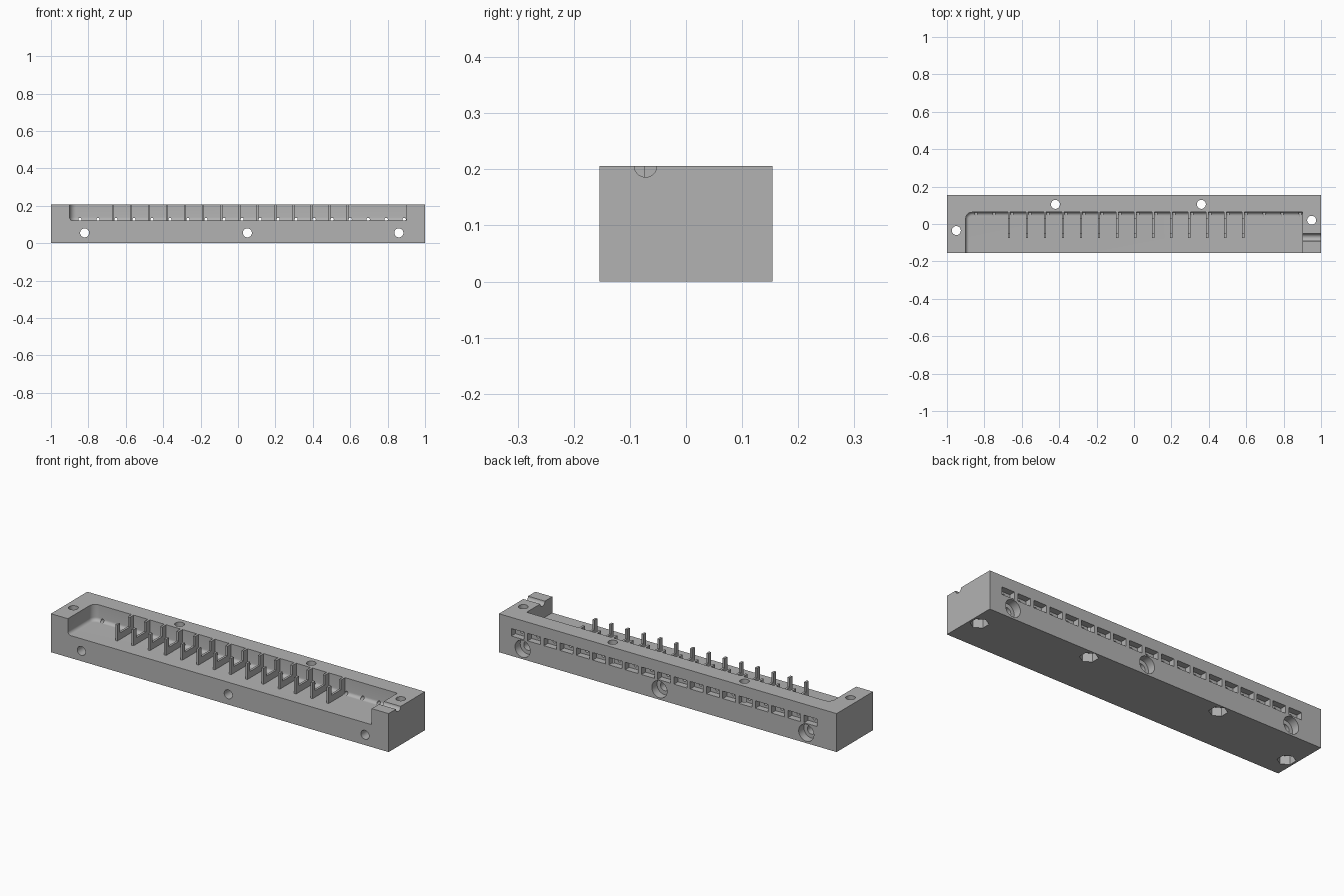
import bpy, bmesh, math
from mathutils import Matrix, Vector

if "Cube" in bpy.data.objects:
    bpy.data.objects.remove(bpy.data.objects["Cube"])

grey = bpy.data.materials.new("plain grey")
grey.use_nodes = True
grey.diffuse_color = (0.45, 0.45, 0.45, 1)
grey.node_tree.nodes["Principled BSDF"].inputs["Base Color"].default_value = grey.diffuse_color

HALF_Y, TOP, FLOOR, WALL_Y = 0.154, 0.206, 0.12, 0.063
PITCH = 0.0963


def add_box(bm, lo, hi):
    lo, hi = Vector(lo), Vector(hi)
    place = Matrix.Translation((lo + hi) / 2) @ Matrix.Diagonal((*(hi - lo), 1))
    return bmesh.ops.create_cube(bm, size=1, matrix=place)["verts"]


def add_rod(bm, start, end, radius, sides=32):
    start, end = Vector(start), Vector(end)
    axis = end - start
    turn = axis.to_track_quat("Z", "Y").to_matrix().to_4x4()
    bmesh.ops.create_cone(bm, cap_ends=True, segments=sides, radius1=radius, radius2=radius,
                          depth=axis.length, matrix=Matrix.Translation((start + end) / 2) @ turn)


def make(name, bm):
    bmesh.ops.recalc_face_normals(bm, faces=bm.faces)
    mesh = bpy.data.meshes.new(name)
    bm.to_mesh(mesh)
    bm.free()
    mesh.materials.append(grey)
    obj = bpy.data.objects.new(name, mesh)
    bpy.context.collection.objects.link(obj)
    return obj


def cut(target, bm):
    cutter = make("cutter", bm)
    cutter.hide_render = True
    mod = target.modifiers.new("cut", "BOOLEAN")
    mod.operation, mod.solver, mod.object = "DIFFERENCE", "EXACT", cutter
    bpy.context.view_layer.objects.active = target
    bpy.ops.object.modifier_apply(modifier=mod.name)
    bpy.data.objects.remove(cutter)


# Solid body
bm = bmesh.new()
add_box(bm, (-1, -HALF_Y, 0), (1, HALF_Y, TOP))
body = make("body", bm)

# Open-fronted pocket, rounded at the left end and along the back of the floor
bm = bmesh.new()
add_box(bm, (-0.9, -0.3, FLOOR), (0.9, WALL_Y, 0.3))
corner = [e for e in bm.edges if all(v.co.x < 0 and v.co.y > 0 for v in e.verts)]
bmesh.ops.bevel(bm, geom=corner, offset=0.035, segments=8, profile=0.5, affect="EDGES")
rim = [e for e in bm.edges if all(v.co.z < FLOOR + 0.001 for v in e.verts)
       and not all(v.co.y < -0.2 for v in e.verts)
       and not all(v.co.x > 0.89 for v in e.verts)]
bmesh.ops.bevel(bm, geom=rim, offset=0.018, segments=6, profile=0.5, affect="EDGES")
cut(body, bm)

# Screw bores from front to back and from top to bottom
front_screws = [-0.82, 0.05, 0.86]
top_screws = [(-0.95, -0.035), (-0.42, 0.105), (0.36, 0.105), (0.95, 0.02)]
bm = bmesh.new()
for x in front_screws:
    add_rod(bm, (x, -0.3, 0.055), (x, 0.3, 0.055), 0.024)
for x, y in top_screws:
    add_rod(bm, (x, y, -0.1), (x, y, 0.3), 0.024)
cut(body, bm)

# Round counterbores at the back and hexagonal nut pockets underneath
bm = bmesh.new()
for x in front_screws:
    add_rod(bm, (x, 0.11, 0.055), (x, 0.3, 0.055), 0.045)
for x, y in top_screws:
    add_rod(bm, (x, y, -0.1), (x, y, 0.045), 0.045, 6)
cut(body, bm)

# Row of slots in the back face
hole_xs = [-0.845 + PITCH * i for i in range(19)]
bm = bmesh.new()
for x in hole_xs:
    add_box(bm, (x - 0.038, 0.12, 0.106), (x + 0.038, 0.3, 0.146))
cut(body, bm)

# Pin holes from the slots into the pocket
bm = bmesh.new()
for x in hole_xs:
    add_rod(bm, (x, 0.04, 0.127), (x, 0.14, 0.127), 0.009, 16)
cut(body, bm)

# Half-round cable groove across the end wall
bm = bmesh.new()
add_rod(bm, (0.85, -0.072, TOP), (1.1, -0.072, TOP), 0.02)
cut(body, bm)

# U-shaped dividers standing in the pocket
bm = bmesh.new()
for i in range(14):
    x = -0.668 + PITCH * i
    outline = [(-0.075, FLOOR - 0.01), (WALL_Y + 0.01, FLOOR - 0.01), (WALL_Y + 0.01, TOP),
               (0.03, TOP), (0.03, 0.155), (-0.052, 0.155), (-0.052, TOP), (-0.075, TOP)]
    face = bm.faces.new([bm.verts.new((x - 0.006, y, z)) for y, z in outline])
    grown = bmesh.ops.extrude_face_region(bm, geom=[face])["geom"]
    bmesh.ops.translate(bm, vec=(0.012, 0, 0),
                        verts=[v for v in grown if isinstance(v, bmesh.types.BMVert)])
dividers = make("dividers", bm)

# Smooth the bores and fillets, keep the edges sharp
for obj in (body, dividers):
    bpy.ops.object.select_all(action="DESELECT")
    obj.select_set(True)
    bpy.context.view_layer.objects.active = obj
    bpy.ops.object.shade_smooth_by_angle(angle=math.radians(30))
